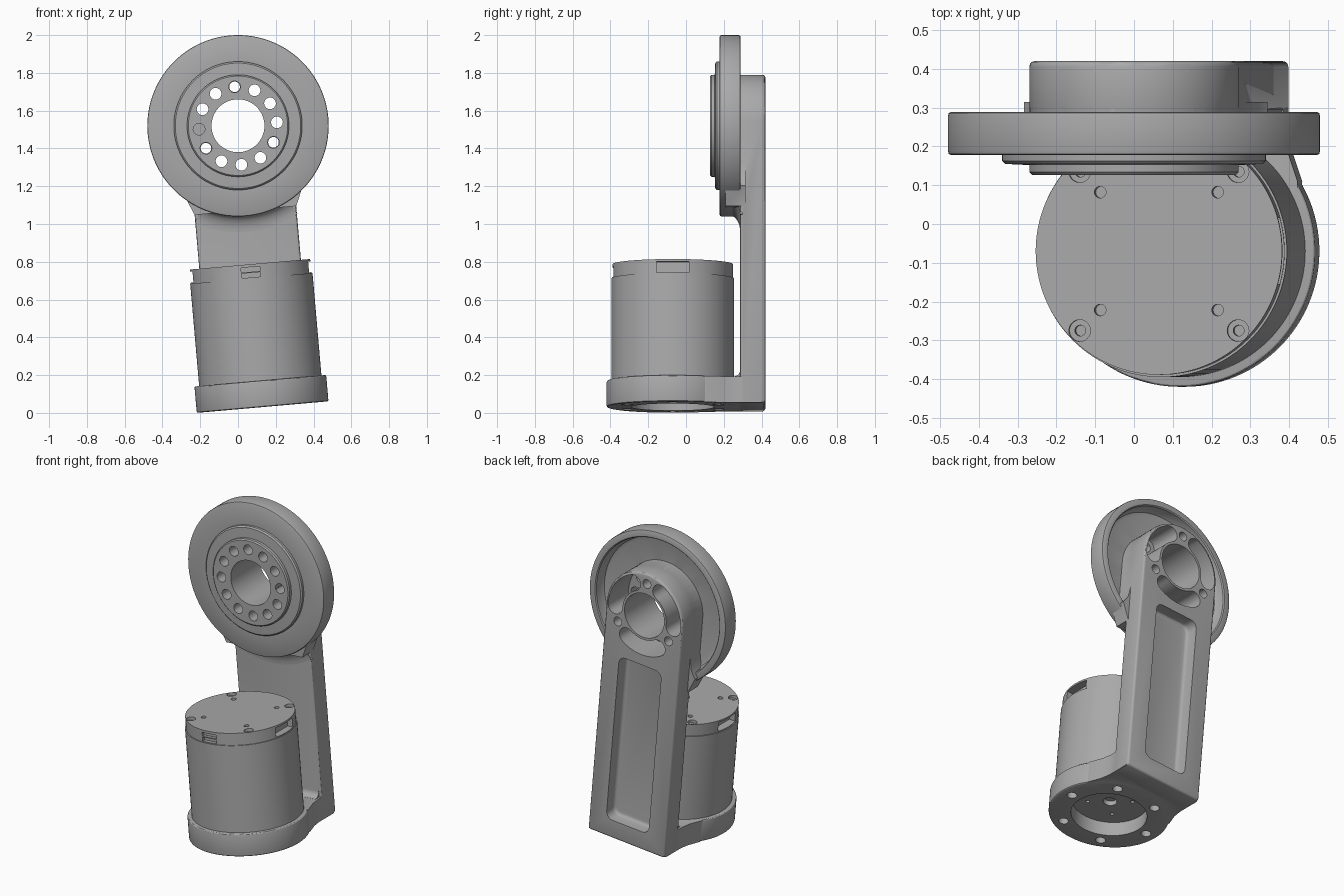
import bpy, bmesh
from math import sin, cos, pi, radians
from mathutils import Matrix, Vector

if "Cube" in bpy.data.objects:
    bpy.data.objects.remove(bpy.data.objects["Cube"])

grey = bpy.data.materials.new("machined grey")
grey.use_nodes = True
colour = (0.4, 0.4, 0.4, 1)
grey.diffuse_color = colour
grey.node_tree.nodes["Principled BSDF"].inputs["Base Color"].default_value = colour

MY = -0.07                      # motor axis
BOTTOM, SEAT, LID = -1.495, -1.355, -0.736
HALF = 0.27                     # half width of the arm


def make(name, bm):
    bmesh.ops.recalc_face_normals(bm, faces=bm.faces)
    mesh = bpy.data.meshes.new(name)
    bm.to_mesh(mesh)
    bm.free()
    mesh.materials.append(grey)
    ob = bpy.data.objects.new(name, mesh)
    bpy.context.collection.objects.link(ob)
    return ob


def apply(ob, kind, **settings):
    mod = ob.modifiers.new(kind, kind)
    for key, value in settings.items():
        setattr(mod, key, value)
    bpy.context.view_layer.objects.active = ob
    bpy.ops.object.modifier_apply(modifier=mod.name)


def prism(name, pts, axis, lo, hi, bevel=0):
    """Extrude a 2D outline along one axis."""
    place = {"X": lambda a, b, h: (h, a, b), "Y": lambda a, b, h: (a, h, b),
             "Z": lambda a, b, h: (a, b, h)}[axis]
    bm = bmesh.new()
    rings = [[bm.verts.new(place(a, b, h)) for a, b in pts] for h in (lo, hi)]
    n = len(pts)
    for ring in rings:
        bm.faces.new(ring)
    for i in range(n):
        j = (i + 1) % n
        bm.faces.new((rings[0][i], rings[0][j], rings[1][j], rings[1][i]))
    ob = make(name, bm)
    if bevel:
        apply(ob, "BEVEL", width=bevel, segments=3, limit_method="ANGLE", angle_limit=radians(40))
    return ob


def arc(cx, cy, r, start=0, end=360, n=64):
    last = n if end - start == 360 else n - 1
    angles = [radians(start + (end - start) * i / last) for i in range(n)]
    return [(cx + r * cos(a), cy + r * sin(a)) for a in angles]


def rect(x0, x1, y0, y1):
    return [(x0, y0), (x1, y0), (x1, y1), (x0, y1)]


def rounded(x0, x1, y0, y1, r):
    return (arc(x1 - r, y1 - r, r, 0, 90, 6) + arc(x0 + r, y1 - r, r, 90, 180, 6)
            + arc(x0 + r, y0 + r, r, 180, 270, 6) + arc(x1 - r, y0 + r, r, 270, 359.9, 6))


def lathe(name, profile, start=0, end=360, n=128):
    """Turn a closed (radius, y) profile about the y axis."""
    full = end - start == 360
    bm = bmesh.new()
    rings = [[bm.verts.new((r * c, y, r * s)) for r, y in profile]
             for c, s in arc(0, 0, 1, start, end, n)]
    m = len(profile)
    for i in range(n if full else n - 1):
        a, b = rings[i], rings[(i + 1) % n]
        for k in range(m):
            q = (k + 1) % m
            bm.faces.new((a[k], a[q], b[q], b[k]))
    if not full:
        bm.faces.new(rings[0])
        bm.faces.new(rings[-1])
    return make(name, bm)


def combine(ob, others, operation):
    for other in others:
        apply(ob, "BOOLEAN", object=other, operation=operation, solver="EXACT")
        bpy.data.objects.remove(other)


def drill(axis, x, y, r, lo, hi, n=24):
    return prism("cutter", arc(x, y, r, n=n), axis, lo, hi)


# Output flange: stepped face, rounded rim, hollow back, ring of holes
flange = lathe("output_flange", [
    (0.14, 0.127), (0.263, 0.127), (0.27, 0.134), (0.27, 0.152), (0.332, 0.155), (0.34, 0.163),
    (0.34, 0.178), (0.472, 0.178), (0.478, 0.181), (0.48, 0.188), (0.48, 0.279), (0.478, 0.286),
    (0.472, 0.289), (0.44, 0.289), (0.434, 0.283), (0.43, 0.24), (0.42, 0.222), (0.40, 0.215),
    (0.14, 0.215)])
combine(flange, [drill("Y", x, z, 0.031, 0.1, 0.25) for x, z in arc(0, 0, 0.207, n=12)], "DIFFERENCE")

# Fillet blending the flange into the front of the arm
fillet = [(0.44, 0.237)] + [(r, y) for y, r in arc(0.237, -0.56, 0.05, 90, 0, 8)]
fillet = [(0.44, 0.237)] + [(0.478 + 0.085 * (1 - cos(t * pi / 16)), 0.237 + 0.05 * sin(t * pi / 16))
                            for t in range(9)] + [(0.563, 0.30), (0.44, 0.30)]
flange_fillet = lathe("flange_fillet", fillet, 270 - 29, 270 + 29, 32)

# Bracket: arm, boss, flares at the rim, and foot
arm_shape = arc(0, 0, HALF, 0, 180, 48) + [(-HALF, BOTTOM), (HALF, BOTTOM)]
bracket = prism("arm_bracket", arm_shape, "Y", 0.287, 0.42, 0.014)
boss_shape = arc(0, 0, HALF - 0.0005, 0, 180, 48) + [
    (-0.27, -0.22), (-0.285, -0.30), (-0.315, -0.345), (-0.27, -0.45),
    (0.27, -0.45), (0.315, -0.345), (0.285, -0.30), (0.27, -0.22)]
foot_side = [(HALF - 0.001, 0.40), (HALF - 0.001, 0.25), (0.278, 0.19), (0.305, 0.11), (0.3, MY)]
foot_shape = foot_side + [(-x, y) for x, y in reversed(foot_side)]
corner = [(0.30, SEAT - 0.02), (0.25, SEAT - 0.02)] + arc(0.25, SEAT + 0.037, 0.037, 270, 360, 8) \
    + [(0.30, SEAT + 0.037)]
combine(bracket, [
    prism("boss", boss_shape, "Y", 0.21, 0.315),
    prism("ring", arc(0, MY, 0.35, n=128), "Z", BOTTOM, SEAT, 0.008),
    prism("foot", foot_shape, "Z", BOTTOM + 0.0006, SEAT - 0.0006),
    prism("corner", corner, "X", -HALF + 0.015, HALF - 0.015)], "UNION")


def arc_slot(middle):
    """Kidney shaped slot round the bore."""
    r, w, a = 0.205, 0.05, 33
    end = [(r * cos(radians(middle + s * a)), r * sin(radians(middle + s * a))) for s in (-1, 1)]
    return (arc(0, 0, r + w, middle - a, middle + a, 20)
            + arc(*end[1], w, middle + a, middle + a + 180, 10)[1:-1]
            + arc(0, 0, r - w, middle + a, middle - a, 20)
            + arc(*end[0], w, middle - a + 180, middle - a + 360 - 0.001, 10)[1:-1])


cutters = [drill("Y", 0, 0, 0.14, 0.1, 0.5, 128),
           drill("Z", 0, MY, 0.22, BOTTOM - 0.1, SEAT + 0.01, 96),
           prism("cutter", rounded(-0.15, 0.15, -1.38, -0.32, 0.045), "Y", 0.34, 0.5, 0.02)]
cutters += [prism("cutter", arc_slot(m), "Y", 0.1, 0.5) for m in (30, 150, 270)]
cutters += [drill("Y", 0.207 * cos(a), 0.207 * sin(a), 0.028, 0.1, 0.5)
            for a in (pi / 2, pi * 7 / 6, pi * 11 / 6)]
cutters += [drill("Z", x, y, 0.029, BOTTOM - 0.1, SEAT - 0.01) for x, y in arc(0, MY, 0.28, n=6)]
combine(bracket, cutters, "DIFFERENCE")

# Motor can with holes in its lower face
can = prism("motor_can", arc(0, MY, 0.325, n=128), "Z", BOTTOM + 0.09, LID - 0.075)
cutters = [drill("Z", 0, MY, 0.04, -1.6, BOTTOM + 0.12)]
cutters += [drill("Z", x, y, 0.011, -1.6, BOTTOM + 0.12) for x, y in arc(0, MY, 0.13, 45, 405, 4)]
combine(can, cutters, "DIFFERENCE")

# Motor lid with counterbored screws, small holes and connector slots
lid = prism("motor_lid", arc(0, MY, 0.319, n=128), "Z", LID - 0.08, LID)
cutters = []
for sx in (-1, 1):
    for sy in (-1, 1):
        x, y = sx * 0.205, MY + sy * 0.205
        cutters += [drill("Z", x, y, 0.028, LID - 0.018, 1), drill("Z", x, y, 0.014, LID - 0.05, 1),
                    drill("Z", sx * 0.152, MY + sy * 0.152, 0.015, LID - 0.04, 1)]
    cutters.append(prism("cutter", rect(MY - 0.085, MY + 0.085, LID - 0.07, LID - 0.012), "X",
                         *sorted((sx * 0.27, sx * 0.4))))
cutters.append(prism("cutter", rect(-0.05, 0.05, LID - 0.07, LID - 0.015), "Y", -0.5, MY - 0.295))
combine(lid, cutters, "DIFFERENCE")
divider = prism("connector_divider", rect(-0.05, 0.05, LID - 0.046, LID - 0.04), "Y", MY - 0.314, MY - 0.28)

# Lean the whole assembly about the flange axis and shade it
lean = Matrix.Translation((0, 0, 1.52)) @ Matrix.Rotation(radians(-5), 4, "Y")
bpy.ops.object.select_all(action="DESELECT")
for ob in (flange, flange_fillet, bracket, can, lid, divider):
    ob.data.transform(lean)
    ob.select_set(True)
bpy.context.view_layer.objects.active = bracket
bpy.ops.object.shade_smooth_by_angle(angle=radians(30))
